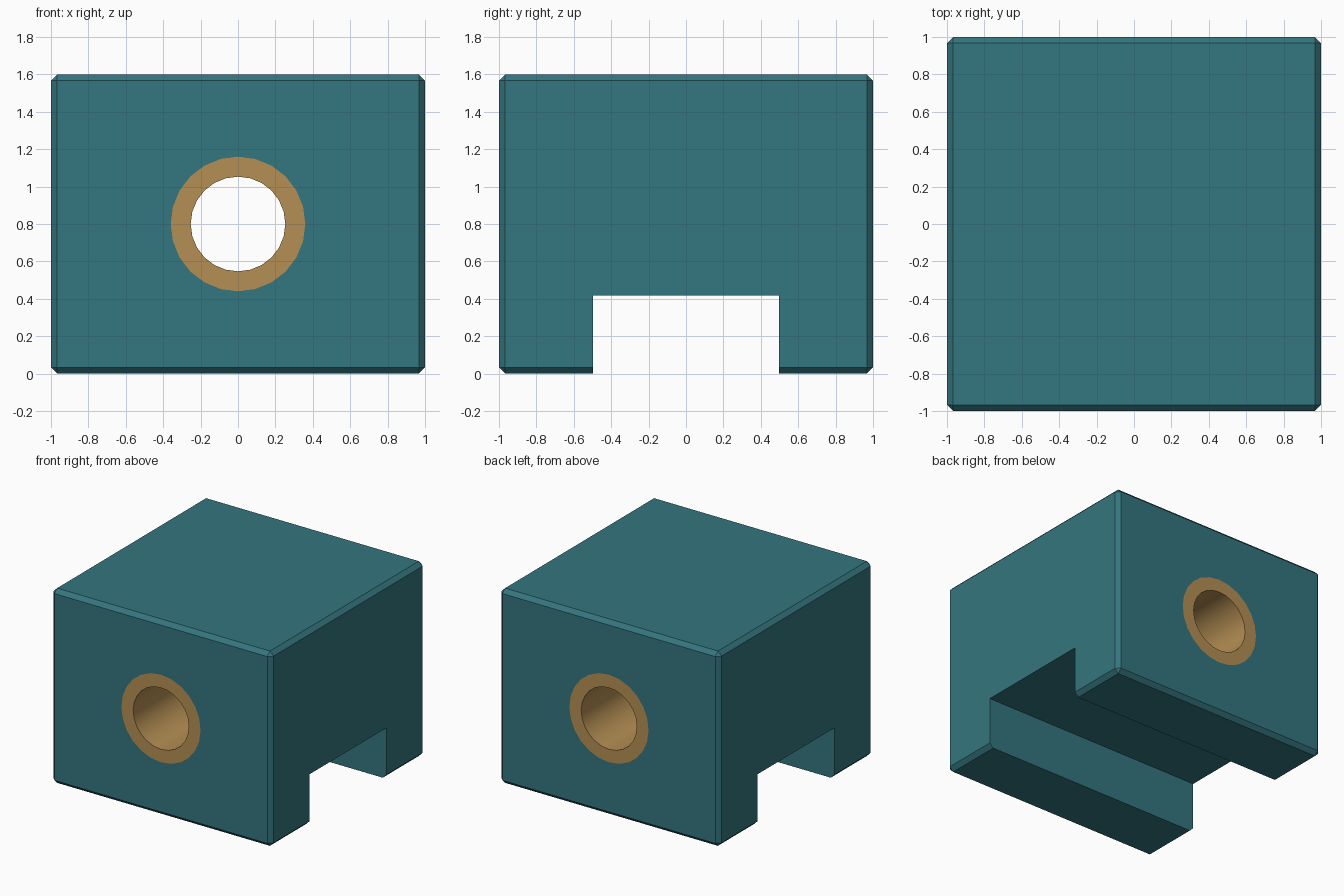
import bpy, bmesh
from math import pi, radians
from mathutils import Matrix, Vector

if "Cube" in bpy.data.objects:
    bpy.data.objects.remove(bpy.data.objects["Cube"])

BORE_Z, OUTER_R, INNER_R, SIDES = 0.8, 0.36, 0.253, 24


def material(name, color):
    m = bpy.data.materials.new(name)
    m.diffuse_color = color
    m.use_nodes = True
    m.node_tree.nodes["Principled BSDF"].inputs["Base Color"].default_value = m.diffuse_color
    return m


def make_object(name, bm, mat=None):
    bmesh.ops.recalc_face_normals(bm, faces=bm.faces)
    me = bpy.data.meshes.new(name)
    bm.to_mesh(me)
    bm.free()
    ob = bpy.data.objects.new(name, me)
    bpy.context.collection.objects.link(ob)
    if mat:
        me.materials.append(mat)
    return ob


def box(name, size, center, chamfer=0, mat=None):
    bm = bmesh.new()
    bmesh.ops.create_cube(bm, size=1)
    bmesh.ops.scale(bm, vec=size, verts=bm.verts)
    bmesh.ops.translate(bm, vec=center, verts=bm.verts)
    if chamfer:
        bmesh.ops.bevel(bm, geom=bm.edges[:], offset=chamfer,
                        segments=1, affect='EDGES')
    return make_object(name, bm, mat)


def ring(bm, r, y):
    return [bm.verts.new(Matrix.Rotation(2 * pi * i / SIDES, 3, 'Y') @ Vector((r, 0, 0))
                         + Vector((0, y, BORE_Z))) for i in range(SIDES)]


def cut(target, cutter):
    mod = target.modifiers.new("cut", 'BOOLEAN')
    mod.operation, mod.solver, mod.object = 'DIFFERENCE', 'EXACT', cutter
    bpy.context.view_layer.objects.active = target
    bpy.ops.object.modifier_apply(modifier=mod.name)
    bpy.data.objects.remove(cutter)


teal = material("teal", (0.034, 0.18, 0.21, 1))
bronze = material("bronze", (0.46, 0.275, 0.087, 1))

# Chamfered block, with a sharp slot cut across the underside
block = box("block", (2, 2, 1.6), (0, 0, 0.8), 0.033, teal)
cut(block, box("slot_cutter", (3, 0.996, 0.836), (0, 0, 0)))

# Through hole for the bushing
bm = bmesh.new()
a, b = ring(bm, OUTER_R, -1.5), ring(bm, OUTER_R, 1.5)
bm.faces.new(a)
bm.faces.new(b)
for i in range(SIDES):
    j = (i + 1) % SIDES
    bm.faces.new((a[i], a[j], b[j], b[i]))
cut(block, make_object("hole_cutter", bm))

# Bushing tube, flush with the front and back faces
bm = bmesh.new()
loops = [ring(bm, r, y) for r, y in
         ((OUTER_R, -1), (OUTER_R, 1), (INNER_R, 1), (INNER_R, -1))]
for k in range(4):
    p, q = loops[k], loops[(k + 1) % 4]
    for i in range(SIDES):
        j = (i + 1) % SIDES
        bm.faces.new((p[i], p[j], q[j], q[i]))
bushing = make_object("bushing", bm, bronze)
bpy.ops.object.select_all(action='DESELECT')
bushing.select_set(True)
bpy.context.view_layer.objects.active = bushing
bpy.ops.object.shade_smooth_by_angle(angle=radians(30))
